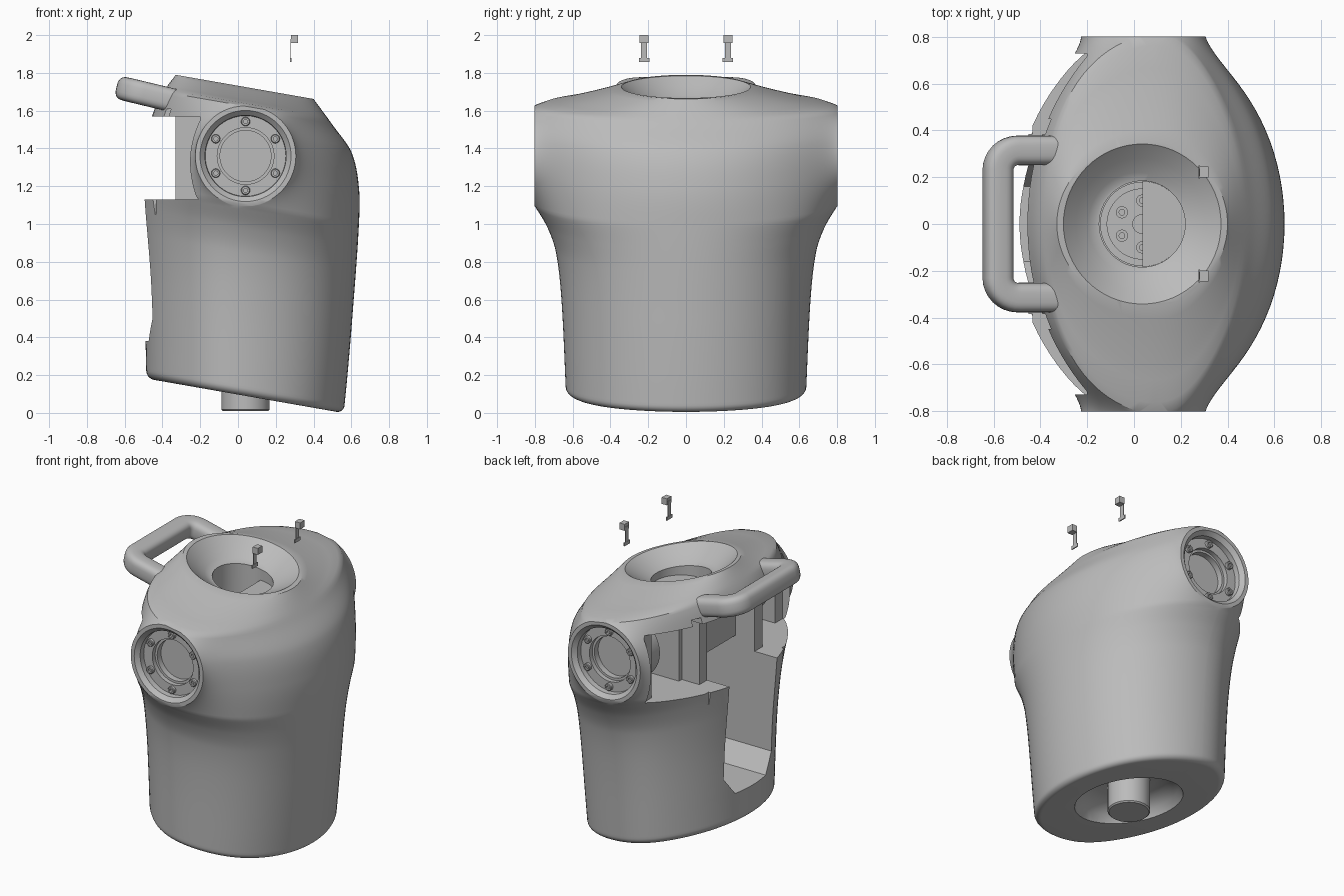
import bpy, bmesh, math
from math import sin, cos, pi, sqrt
from mathutils import Matrix

cube = bpy.data.objects.get("Cube")
if cube:
    bpy.data.objects.remove(cube)

grey = bpy.data.materials.new("plain_grey")
grey.use_nodes = True
GREY = (0.5, 0.5, 0.5, 1)
grey.diffuse_color = GREY
grey.node_tree.nodes["Principled BSDF"].inputs["Base Color"].default_value = GREY

SLOPE, MID, SHOULDER_Z, RADIUS, REACH = 0.175, 0.04, 1.36, 0.266, 0.803
TILT = math.atan(SLOPE)


def make(name, bm, matrix=Matrix()):
    bmesh.ops.recalc_face_normals(bm, faces=bm.faces)
    mesh = bpy.data.meshes.new(name)
    bm.to_mesh(mesh)
    bm.free()
    mesh.transform(matrix)
    mesh.materials.append(grey)
    ob = bpy.data.objects.new(name, mesh)
    bpy.context.collection.objects.link(ob)
    return ob


def box(name, x, y, z):
    bm = bmesh.new()
    bmesh.ops.create_cube(bm, size=1)
    size = [b - a for a, b in (x, y, z)]
    centre = [(a + b) / 2 for a, b in (x, y, z)]
    return make(name, bm, Matrix.Translation(centre) @ Matrix.Diagonal(size + [1]))


def revolve(name, profile, matrix=Matrix(), angle=2 * pi, steps=64):
    bm = bmesh.new()
    vs = [bm.verts.new((r, 0, h)) for r, h in profile]
    es = [bm.edges.new(p) for p in zip(vs, vs[1:])]
    bmesh.ops.spin(bm, geom=vs + es, cent=(0, 0, 0), axis=(0, 0, 1),
                   angle=angle, steps=steps)
    bmesh.ops.remove_doubles(bm, verts=bm.verts, dist=0.0001)
    if angle < 6:
        bmesh.ops.holes_fill(bm, edges=bm.edges)
    return make(name, bm, matrix)


def prism(name, points, x0, x1):
    bm = bmesh.new()
    face = bm.faces.new([bm.verts.new((x0, y, z)) for y, z in points])
    out = bmesh.ops.extrude_face_region(bm, geom=[face])["geom"]
    bmesh.ops.translate(bm, vec=(x1 - x0, 0, 0),
                        verts=[g for g in out if isinstance(g, bmesh.types.BMVert)])
    return make(name, bm)


def cut(target, cutter):
    mod = target.modifiers.new("cut", "BOOLEAN")
    mod.operation, mod.solver, mod.object = "DIFFERENCE", "EXACT", cutter
    cutter.hide_render = True
    bpy.context.view_layer.objects.active = target
    bpy.ops.object.modifier_apply(modifier=mod.name)
    bpy.data.objects.remove(cutter)


def sample(table, z):
    """Smooth curve through (height, value) pairs."""
    n = len(table)
    i = next((k for k in range(n - 2) if z <= table[k + 1][0]), n - 2)

    def tangent(k):
        a, b = table[max(k - 1, 0)], table[min(k + 1, n - 1)]
        return (b[1] - a[1]) / (b[0] - a[0])
    (z0, v0), (z1, v1) = table[i], table[i + 1]
    h = z1 - z0
    t = (z - z0) / h
    return (v0 * (1 + 2 * t) * (1 - t) ** 2 + v1 * t * t * (3 - 2 * t)
            + h * t * (1 - t) * (tangent(i) * (1 - t) - tangent(i + 1) * t))


# Torso outline: chest, back and side reach at each (tilted) level
CHEST = [(.09, .56), (.3, .58), (.6, .605), (1.1, .64), (1.3, .64),
         (1.48, .6), (1.6, .505), (1.725, .4)]
BACK = [(.09, -.485), (.3, -.49), (.6, -.5), (1.02, -.525), (1.3, -.51),
        (1.5, -.45), (1.6, -.41), (1.725, -.33)]
SIDE = [(.09, .635), (.6, .66), (.85, .69), (.98, .735), (1.09, .8), (1.2, .87),
        (1.5, .9), (1.63, .8), (1.65, .68), (1.68, .535), (1.7, .45), (1.725, .35)]


def torso(name, low, high, n=110, seg=48):
    levels = [low + .04 * (i / 8) ** 2 for i in range(8)]
    levels += [low + .04 + (high - low - .04) * i / n for i in range(n + 1)]
    bm, rings = bmesh.new(), []
    for z in levels:
        t = min((z - low) / .04, 1)
        inset = .04 * (1 - sqrt(max(0, 1 - (1 - t) ** 2)))
        y_max = min(sample(SIDE, z) - inset, REACH)
        # the flat shoulder disc as sliced by a tilted level
        d = max(-.27, min(.27, z - SHOULDER_Z))
        k = 1 + SLOPE ** 2
        half = max(.006, sqrt(max(0, RADIUS ** 2 * k - d * d)) / k)
        ring = []
        for side, edge in ((1, sample(CHEST, z) - inset), (-1, sample(BACK, z) + inset)):
            for j in range(seg + 1):
                a = (j / seg - .5) * pi * side
                flare = sin(a) ** 8
                x = MID + flare * SLOPE * d / k + side * sqrt(
                    ((edge - MID) * cos(a)) ** 2 + half ** 2 * flare)
                ring.append(bm.verts.new((x, y_max * sin(a), z - SLOPE * (x - MID))))
        rings.append(ring)
    for a, b in zip(rings, rings[1:]):
        for j in range(len(a)):
            i = j - 1
            bm.faces.new((a[i], a[j], b[j], b[i]))
    bm.faces.new(rings[0])
    bm.faces.new(rings[-1])
    return make(name, bm)


body = torso("torso_shell", .09, 1.725)

# Neck dish, neck well and bottom recess
tilt = Matrix.Rotation(TILT, 4, "Y")
cut(body, revolve("neck_cut", [(0, .15), (.345, .15), (.345, .003), (.335, -.005),
    (.28, -.045), (.22, -.085), (.185, -.1), (0, -.1)],
    Matrix.Translation((.035, 0, 1.725)) @ tilt))
cut(body, revolve("well_cut", [(0, 1.7), (.184, 1.7), (.184, 1.37), (0, 1.37)],
    Matrix.Translation((.035, 0, 0))))
cut(body, revolve("base_cut", [(0, -.1), (.33, -.1), (.33, 0), (.31, .05),
    (.25, .1), (.18, .12), (0, .12)], Matrix.Translation((MID, 0, .09)) @ tilt))

# Rear channel with chamfered floor, then the wide rear opening
cut(body, prism("channel_cut", [(.25, 1.2), (.25, .5), (.16, .38), (-.16, .38),
                                (-.25, .5), (-.25, 1.2)], -1, .3))
cut(body, box("upper_channel_cut", (-1, -.19), (-.25, .25), (1.1, 1.57)))
cut(body, box("rear_cut", (-1, -.33), (-.73, .73), (1.13, 1.57)))

# Side pockets beside the channel walls, and notches
for s in (-1, 1):
    def span(a, b):
        return sorted((s * a, s * b))
    cut(body, box("pocket_cut", (-1, -.2), span(.33, .73), (1.13, 1.57)))
    cut(body, box("deep_pocket_cut", (-.5, 0), span(.36, .65), (1.13, 1.57)))
    cut(body, box("ledge_notch", (-.465, -.435), span(.385, .45), (1.05, 1.2)))
    cut(body, box("upper_notch", (-1, -.29), span(.385, .45), (1.5, 1.61)))

# Shoulder sockets, screws and inner motors
for s, side in ((-1, "right"), (1, "left")):
    # local +z points inward from the shoulder face
    face = (Matrix.Translation((MID, s * REACH, SHOULDER_Z))
            @ Matrix.Rotation(s * pi / 2, 4, "X"))
    cut(body, revolve("socket_cut", [(0, -.05), (.243, -.05), (.241, 0), (.215, .025),
        (.213, .06), (.15, .06), (.15, .09), (.135, .09), (.135, .13), (0, .13)], face))
    for i in range(6):
        a = pi / 2 + i * pi / 3
        spot = face @ Matrix.Translation((.182 * cos(a), .182 * sin(a), .04))
        revolve(side + "_shoulder_screw", [(0, .012), (.011, .012), (.011, 0), (.02, 0),
                (.024, .004), (.024, .03), (0, .03)], spot, steps=18)
    revolve(side + "_shoulder_motor", [(0, .14), (.2, .14), (.2, .3), (.18, .32),
            (.14, .32), (.14, .35), (0, .35)], face)

# Spine shaft, bolted flange and half cover inside the neck
revolve("spine_shaft", [(0, .01), (.12, .01), (.128, .018), (.128, 1.25), (0, 1.25)],
        Matrix.Translation((MID, 0, 0)))
revolve("neck_flange", [(.04, 1.36), (.04, 1.385), (.15, 1.385), (.15, 1.4), (.18, 1.4),
        (.18, 1.35), (0, 1.35)], Matrix.Translation((.035, 0, 0)))
for i in range(6):
    a = pi / 6 + i * pi / 3
    revolve("flange_screw", [(0, 1.39), (.012, 1.39), (.012, 1.4), (.026, 1.4), (.026, 1.37)],
            Matrix.Translation((.035 + .1 * cos(a), .1 * sin(a), 0)), steps=18)
revolve("neck_half_cover", [(0, 1.55), (.183, 1.55), (.183, 1.36), (0, 1.36)],
        Matrix.Translation((.036, 0, 0)) @ Matrix.Rotation(-pi / 2, 4, "Z"), angle=pi)


# Carrying handle: rounded U path swept with a soft square section
def poly_curve(name, points, cyclic):
    curve = bpy.data.curves.new(name, "CURVE")
    curve.dimensions = "3D"
    spline = curve.splines.new("POLY")
    spline.points.add(len(points) - 1)
    for p, co in zip(spline.points, points):
        p.co = (*co, 1)
    spline.use_cyclic_u = cyclic
    ob = bpy.data.objects.new(name, curve)
    bpy.context.collection.objects.link(ob)
    return ob


def soft(v):
    return .063 * math.copysign(abs(v) ** .65, v)


section = poly_curve("handle_section", [(soft(cos(i * pi / 16)), soft(sin(i * pi / 16)), 0)
                                        for i in range(32)], True)
flat = [(-.27, .315)]
for s in (1, -1):
    arc = [(-.497 - .085 * sin(a), s * (.23 + .085 * cos(a)))
           for a in (i * pi / 16 for i in range(9))]
    flat += arc[::s]
flat.append((-.27, -.315))
tube = poly_curve("handle_path", [(x, y, 1.712 - .24 * (x + .585)) for x, y in flat], False)
tube.data.bevel_mode, tube.data.bevel_object = "OBJECT", section
tube.data.use_fill_caps = True
mesh = bpy.data.meshes.new_from_object(tube.evaluated_get(bpy.context.evaluated_depsgraph_get()))
bpy.data.objects.remove(tube)
bpy.data.objects.remove(section)
bm = bmesh.new()
bm.from_mesh(mesh)
make("carrying_handle", bm)

# Small floating latch pins above the chest
for s, side in ((-1, "right"), (1, "left")):
    y = s * .222
    box(side + "_pin_head", (.28, .318), (y - .023, y + .023), (1.957, 2))
    box(side + "_pin_stem", (.277, .281), (y - .016, y + .016), (1.87, 1.98))
    box(side + "_pin_foot", (.276, .283), (y - .028, y + .028), (1.857, 1.88))

# Smooth shading with crisp edges
for ob in bpy.context.scene.objects:
    ob.select_set(ob.type == "MESH" and grey.name in ob.data.materials)
bpy.context.view_layer.objects.active = body
bpy.ops.object.shade_smooth_by_angle(angle=math.radians(32))
